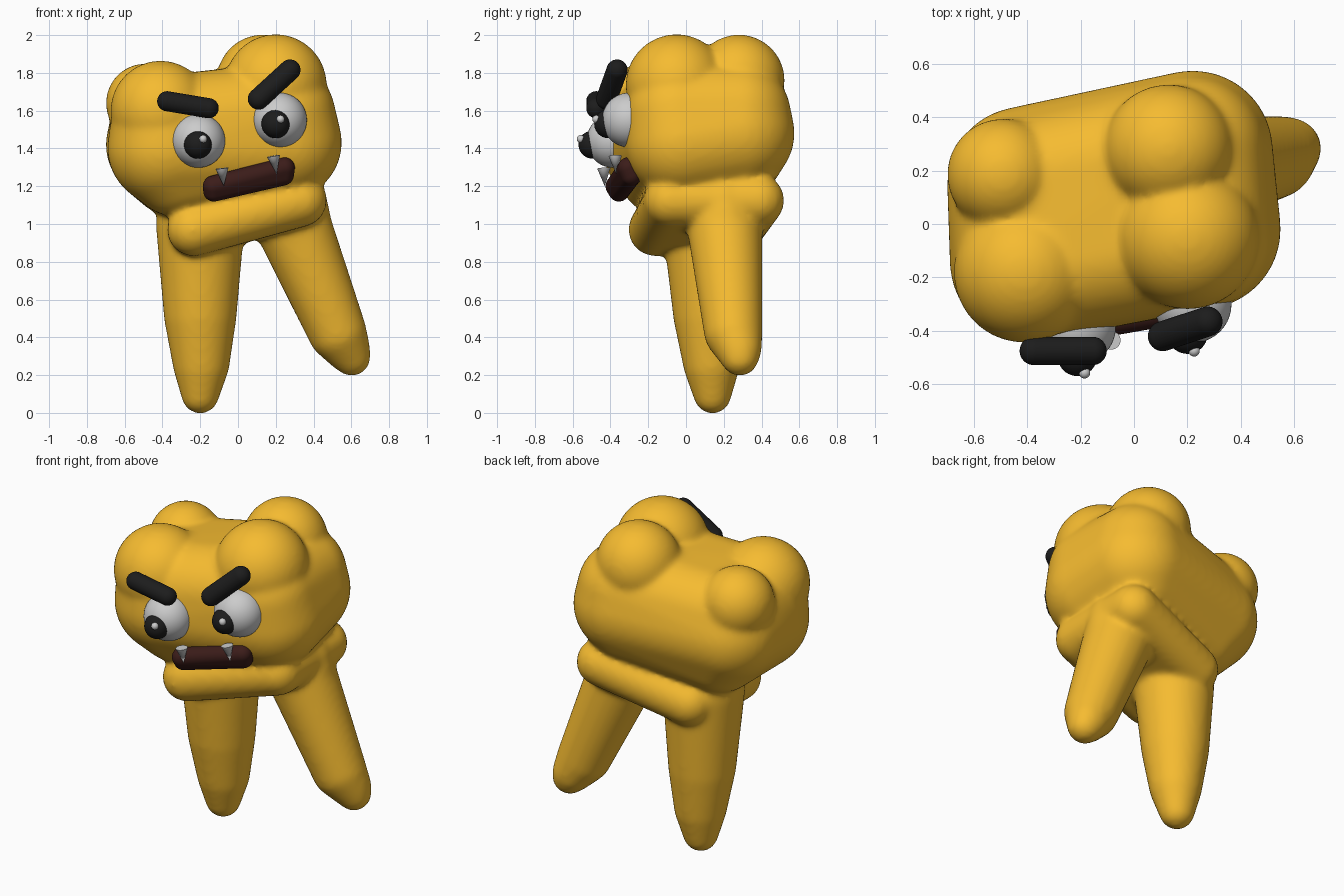
import bpy, bmesh
from mathutils import Vector

if "Cube" in bpy.data.objects:
    bpy.data.objects.remove(bpy.data.objects["Cube"])


def material(name, rgb):
    m = bpy.data.materials.new(name)
    m.diffuse_color = (*rgb, 1)
    m.use_nodes = True
    m.node_tree.nodes["Principled BSDF"].inputs["Base Color"].default_value = m.diffuse_color
    return m


YELLOW = material("yellow", (0.92, 0.5, 0.03))
BLACK = material("black", (0.012, 0.012, 0.012))
MAROON = material("maroon", (0.045, 0.012, 0.01))

# unit ball points reused for every rounded hull
tmp = bmesh.new()
bmesh.ops.create_icosphere(tmp, subdivisions=4, radius=1)
BALL = [v.co.copy() for v in tmp.verts]
tmp.free()


def add_hull(bm, balls):
    """Convex skin stretched over a few balls (x, y, z, radius)."""
    verts = [bm.verts.new(Vector(b[:3]) + p * b[3]) for b in balls for p in BALL]
    res = bmesh.ops.convex_hull(bm, input=verts)
    loose = {g for k in ("geom_interior", "geom_unused") for g in res[k]
             if isinstance(g, bmesh.types.BMVert)}
    bmesh.ops.delete(bm, geom=list(loose), context='VERTS')


def hull_object(name, parts, mat=None):
    bm = bmesh.new()
    for balls in parts:
        add_hull(bm, balls)
    bmesh.ops.recalc_face_normals(bm, faces=bm.faces)
    for f in bm.faces:
        f.smooth = True
    me = bpy.data.meshes.new(name)
    bm.to_mesh(me)
    bm.free()
    ob = bpy.data.objects.new(name, me)
    bpy.context.collection.objects.link(ob)
    if mat:
        me.materials.append(mat)
    return ob


# tooth body: crown, four cusps, collar and two root legs fused together
crown = [(-0.39, -0.14, 1.40, 0.30), (-0.41, 0.15, 1.42, 0.29),
         (0.25, -0.02, 1.43, 0.30), (0.22, 0.275, 1.48, 0.30),
         (-0.40, -0.155, 1.51, 0.275), (-0.42, 0.15, 1.52, 0.255),
         (0.24, -0.045, 1.58, 0.275), (0.22, 0.28, 1.58, 0.275),
         (-0.33, -0.12, 1.28, 0.24), (-0.34, 0.15, 1.28, 0.24),
         (0.22, -0.03, 1.39, 0.27), (0.20, 0.26, 1.40, 0.27)]
cusps = [(-0.41, -0.18, 1.60, 0.265), (-0.49, 0.185, 1.64, 0.21),
         (0.20, -0.05, 1.735, 0.27), (0.13, 0.28, 1.76, 0.243)]
collar = [(-0.235, -0.165, 0.97, 0.14), (-0.215, 0.27, 0.975, 0.14),
          (0.33, -0.08, 1.125, 0.14), (0.32, 0.38, 1.125, 0.14)]
left_leg = [(-0.20, 0.11, 1.00, 0.235), (-0.20, 0.125, 0.52, 0.193),
            (-0.195, 0.135, 0.26, 0.150), (-0.20, 0.14, 0.096, 0.100)]
right_leg = [(0.27, 0.20, 1.05, 0.205), (0.525, 0.25, 0.43, 0.155),
             (0.58, 0.28, 0.335, 0.120), (0.602, 0.285, 0.295, 0.100)]
leg_ridge = [(0.30, 0.20, 1.12, 0.17), (0.38, 0.22, 0.80, 0.16),
             (0.26, 0.20, 1.18, 0.13)]
body = hull_object("tooth_body", [crown, *[[c] for c in cusps], collar,
                                  left_leg, right_leg, leg_ridge], YELLOW)
rm = body.modifiers.new("fuse", 'REMESH')
rm.mode = 'VOXEL'
rm.voxel_size = 0.016
rm.use_smooth_shade = True
sm = body.modifiers.new("soften", 'SMOOTH')
sm.factor = 0.5
sm.iterations = 13

# eyes: white, pupil and glint
eyes = {"left": ((-0.21, -0.385, 1.44, 0.142), (-0.212, -0.495, 1.42, 0.074),
                 (-0.185, -0.557, 1.45, 0.021)),
        "right": ((0.22, -0.30, 1.55, 0.145), (0.20, -0.41, 1.53, 0.076),
                  (0.225, -0.475, 1.555, 0.021))}
for side, (white, pupil, glint) in eyes.items():
    hull_object(side + "_eye", [[white]])
    hull_object(side + "_pupil", [[pupil]], BLACK)
    hull_object(side + "_glint", [[glint]])

# angry eyebrows
hull_object("left_eyebrow", [[(-0.375, -0.475, 1.65, 0.053),
                              (-0.155, -0.475, 1.613, 0.053)]], BLACK)
hull_object("right_eyebrow", [[(0.108, -0.42, 1.662, 0.056),
                               (0.275, -0.365, 1.815, 0.056)]], BLACK)

# slanted mouth
hull_object("mouth", [[(-0.128, -0.355, 1.175, 0.056), (-0.13, -0.37, 1.20, 0.056),
                       (0.24, -0.29, 1.26, 0.056), (0.245, -0.305, 1.297, 0.056)]],
            MAROON)

# fangs
for side, base, tip in (("left", (-0.085, -0.435, 1.295), (-0.075, -0.43, 1.20)),
                        ("right", (0.188, -0.375, 1.36), (0.205, -0.37, 1.265))):
    b, t = Vector(base), Vector(tip)
    bpy.ops.mesh.primitive_cone_add(vertices=24, radius1=0.035, radius2=0,
                                    depth=(t - b).length, location=(b + t) / 2)
    fang = bpy.context.object
    fang.name = side + "_fang"
    fang.rotation_euler = (t - b).to_track_quat('Z', 'Y').to_euler()
    bpy.ops.object.shade_smooth_by_angle()
